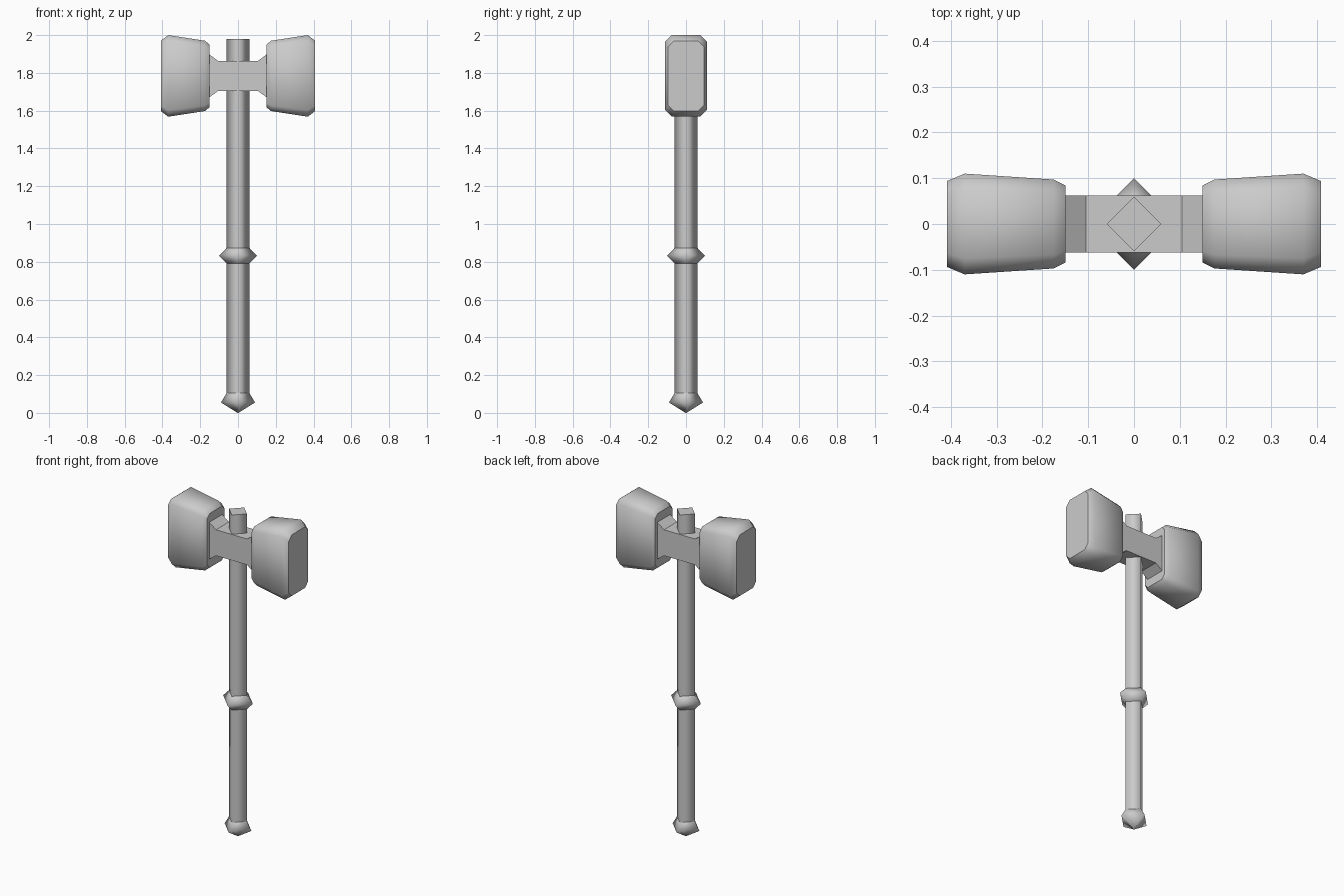
import bpy
import bmesh
import math

cube = bpy.data.objects.get("Cube")
if cube:
    bpy.data.objects.remove(cube, do_unlink=True)

grey = bpy.data.materials.new("plain grey")
grey.use_nodes = True
COLOUR = (0.6, 0.6, 0.6, 1)
grey.diffuse_color = COLOUR
grey.node_tree.nodes["Principled BSDF"].inputs["Base Color"].default_value = COLOUR

HEAD_Z = 1.784


def loft(name, rings, smooth=True):
    """Skin a stack of equal-sized point rings, with flat end caps."""
    bm = bmesh.new()
    loops = [[bm.verts.new(p) for p in ring] for ring in rings]
    n = len(loops[0])
    for a, b in zip(loops, loops[1:]):
        for i in range(n):
            j = (i + 1) % n
            bm.faces.new((a[i], a[j], b[j], b[i])).smooth = smooth
    bm.faces.new(loops[0])
    bm.faces.new(loops[-1])
    bmesh.ops.recalc_face_normals(bm, faces=bm.faces)
    mesh = bpy.data.meshes.new(name)
    bm.to_mesh(mesh)
    bm.free()
    mesh.materials.append(grey)
    obj = bpy.data.objects.new(name, mesh)
    bpy.context.collection.objects.link(obj)
    return obj


def diamond(radius, z):
    return [(radius * math.cos(a), radius * math.sin(a), z)
            for a in (math.pi / 2 * k for k in range(4))]


def octagon(x, hy, hz, cut):
    """Upright rectangle with chamfered corners."""
    quarter = [(hy, hz - cut), (hy - cut, hz)]
    half = quarter + [(-y, z) for y, z in reversed(quarter)]
    return [(x, y, HEAD_Z + z) for y, z in half + [(-y, -z) for y, z in half]]


# Four-sided shaft with its collar and pommel
loft("shaft", [diamond(0.06, 0.08), diamond(0.06, 1.98)])
loft("grip_collar", [diamond(0.06, 0.79), diamond(0.1, 0.832), diamond(0.06, 0.874)])
loft("pommel", [diamond(0.002, 0), diamond(0.09, 0.055), diamond(0.06, 0.105)])

# Bridge that flares where it meets the heads
flare = [(-0.16, 0.12), (-0.105, 0.079), (0.105, 0.079), (0.16, 0.12)]
outline = flare + [(-x, -z) for x, z in flare]
loft("head_bridge",
     [[(x, y, HEAD_Z + z) for x, z in outline] for y in (-0.0625, 0.0625)], False)

# Matching hammer heads: distance out, half depth, half height, corner cut
profile = [(0.15, 0.084, 0.165, 0.025), (0.175, 0.097, 0.186, 0.03),
           (0.37, 0.11, 0.216, 0.035), (0.408, 0.094, 0.186, 0.03)]
for side, name in ((1, "left_head"), (-1, "right_head")):
    loft(name, [octagon(side * x, hy, hz, cut) for x, hy, hz, cut in profile])
